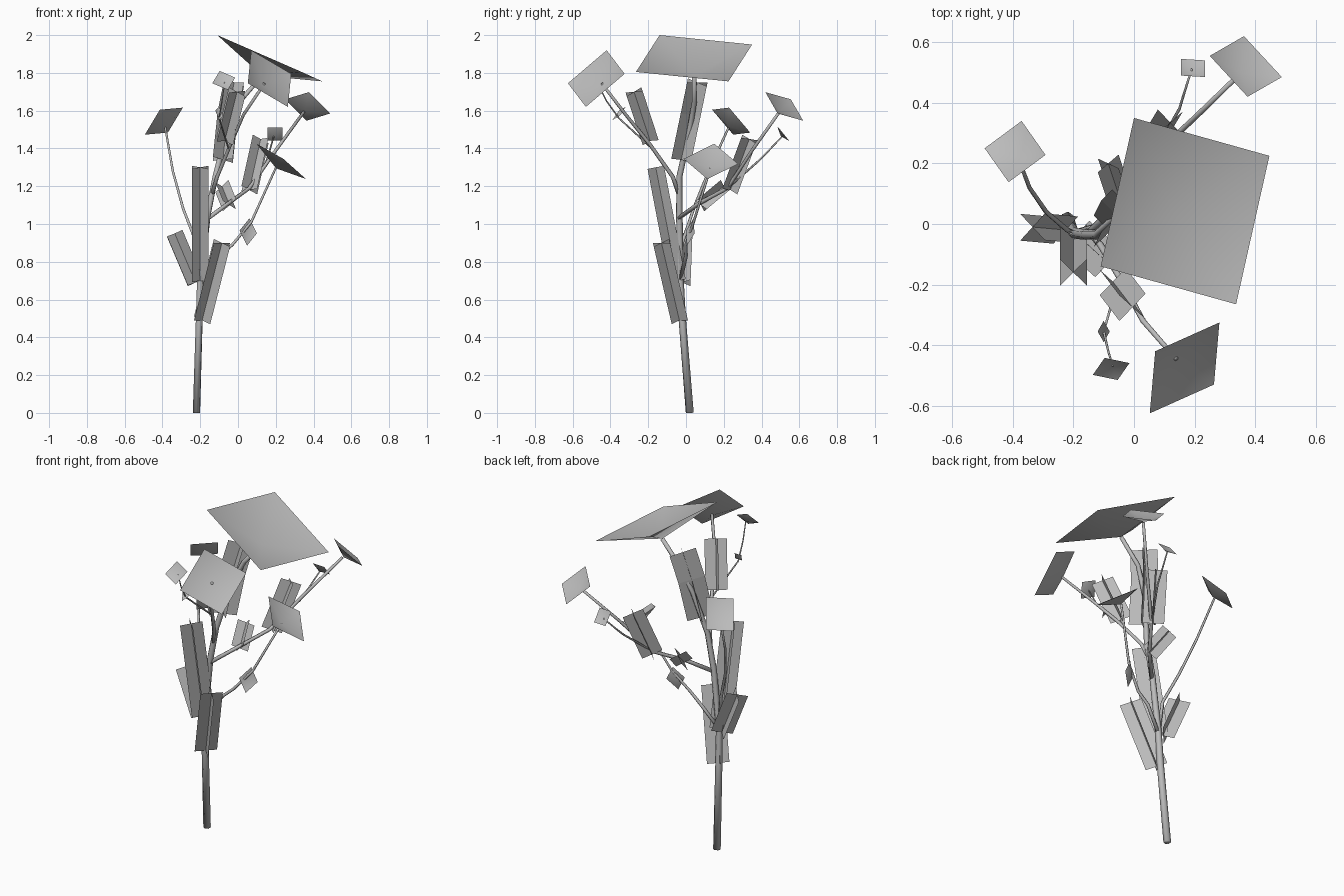
import bpy
from math import pi, cos, sin
from mathutils import Vector as V

cube = bpy.data.objects.get("Cube")
if cube:
    bpy.data.objects.remove(cube, do_unlink=True)

grey = bpy.data.materials.new("plain_grey")
grey.use_nodes = True
shade = (0.5, 0.5, 0.5, 1)
grey.diffuse_color = shade
grey.node_tree.nodes["Principled BSDF"].inputs["Base Color"].default_value = shade


def add_mesh(name, verts, faces, smooth):
    mesh = bpy.data.meshes.new(name)
    mesh.from_pydata(verts, [], faces)
    mesh.materials.append(grey)
    for p in mesh.polygons:
        p.use_smooth = smooth
    obj = bpy.data.objects.new(name, mesh)
    bpy.context.collection.objects.link(obj)


def frame(axis, toward):
    """Two unit vectors square to the axis."""
    side = (toward - axis * toward.dot(axis)).normalized()
    return side, axis.cross(side)


def directions(pts):
    n = len(pts) - 1
    return [(pts[min(i + 1, n)] - pts[max(i - 1, 0)]).normalized() for i in range(n + 1)]


def stem(name, r0, r1, *path, sides=6):
    """Tapered tube along a path."""
    pts = [V(p) for p in path]
    verts, faces = [], []
    for i, (p, axis) in enumerate(zip(pts, directions(pts))):
        u, w = frame(axis, V((0.9, 0.4, 0)))
        r = r0 + (r1 - r0) * i / (len(pts) - 1)
        for k in range(sides):
            a = 2 * pi * k / sides
            verts.append(p + (u * cos(a) + w * sin(a)) * r)
        if i:
            for k in range(sides):
                a, b = (i - 1) * sides + k, (i - 1) * sides + (k + 1) % sides
                faces.append((a, b, b + sides, a + sides))
    last = len(verts) - sides
    faces.append(tuple(reversed(range(sides))))
    faces.append(tuple(range(last, last + sides)))
    add_mesh(name, verts, faces, True)


def crossed_leaf(name, width, *path, turn=pi / 4):
    """Two strips crossing along a path."""
    pts = [V(p) for p in path]
    verts, faces = [], []
    for k in range(2):
        a = turn + k * pi / 2
        for i, (p, axis) in enumerate(zip(pts, directions(pts))):
            u, w = frame(axis, V((1, 0, 0)))
            out = (u * cos(a) + w * sin(a)) * width / 2
            n = len(verts)
            verts += [p - out, p + out]
            if i:
                faces.append((n - 2, n - 1, n + 1, n))
    add_mesh(name, verts, faces, False)


def cap(name, a, b, c):
    """Square blade on three corners, dished towards its stem."""
    a, b, c = V(a), V(b), V(c)
    d = a + c - b
    normal = (b - a).cross(d - a).normalized()
    if normal.z < 0:
        normal.negate()
        b, d = d, b
    centre = (a + c) / 2 - normal * (b - a).length * 0.2
    add_mesh(name, [a, b, c, d, centre], [(i, (i + 1) % 4, 4) for i in range(4)], True)


# Main stem and branches
stem("main_stem", 0.021, 0.012, (-.22, .02, 0), (-.205, -.02, .5), (-.2, -.03, .7),
     (-.16, -.035, 1.05), (-.12, -.035, 1.25), (-.06, .02, 1.5), (.01, .045, 1.65), (.128, .043, 1.785))
stem("front_branch", 0.012, 0.008, (-.14, -.035, 1.15), (-.11, -.07, 1.25),
     (-.04, -.19, 1.42), (.03, -.32, 1.58), (.139, -.445, 1.743))
stem("back_branch", 0.012, 0.008, (-.16, -.04, 1.03), (-.05, .07, 1.11),
     (.06, .22, 1.19), (.2, .35, 1.39), (.349, .495, 1.594))
stem("left_branch", 0.011, 0.006, (-.2, -.03, .7), (-.1, 0, .83), (-.03, 0, .89),
     (.07, .04, 1.01), (.2, .13, 1.297))
stem("right_branch", 0.01, 0.006, (-.2, -.03, .7), (-.22, -.02, .9), (-.29, .04, 1.08),
     (-.345, .12, 1.28), (-.385, .225, 1.51))
stem("front_twig", 0.005, 0.003, (-.05, -.18, 1.4), (-.1, -.355, 1.56), (-.085, -.42, 1.65), (-.07, -.47, 1.75))
stem("back_twig", 0.006, 0.004, (.06, .22, 1.19), (.15, .38, 1.33), (.165, .43, 1.38), (.19, .51, 1.465))

# Crossed leaves along the stems
crossed_leaf("low_leaf", .125, (-.19, -.035, .49), (-.085, -.13, .9))
crossed_leaf("right_leaf", .125, (-.225, -.02, .69), (-.335, -.01, .95))
crossed_leaf("middle_leaf", .125, (-.2, -.045, .7), (-.2, -.16, 1.3))
crossed_leaf("front_leaf", .125, (-.07, -.19, 1.44), (-.005, -.275, 1.7))
crossed_leaf("top_leaf", .15, (-.08, -.025, 1.34), (-.055, .025, 1.58), (-.02, .06, 1.75))
crossed_leaf("back_leaf", .12, (.06, .235, 1.18), (.12, .335, 1.45))
crossed_leaf("small_leaf", .1, (-.045, .08, 1.1), (-.085, .2, 1.2))

# Square blades at the stem ends
cap("top_cap", (-.11, -.14, 2), (0, .35, 1.95), (.447, .225, 1.755))
cap("front_cap", (.07, -.42, 1.92), (.282, -.325, 1.795), (.264, -.53, 1.62))
cap("back_cap", (.25, .555, 1.66), (.363, .62, 1.547), (.488, .485, 1.585))
cap("left_cap", (.098, .15, 1.425), (.24, -.013, 1.345), (.36, .113, 1.238))
cap("right_cap", (-.493, .25, 1.473), (-.371, .34, 1.484), (-.292, .228, 1.616))
cap("back_small_cap", (.155, .545, 1.443), (.235, .54, 1.443), (.235, .485, 1.51))
cap("front_small_cap", (-.097, -.442, 1.81), (-.015, -.459, 1.775), (-.054, -.515, 1.71))
cap("left_small_blade", (.008, 0, .965), (.06, .04, 1.03), (.1, .045, .95))
cap("front_small_blade", (-.12, -.355, 1.6), (-.1, -.32, 1.62), (-.08, -.355, 1.57))
